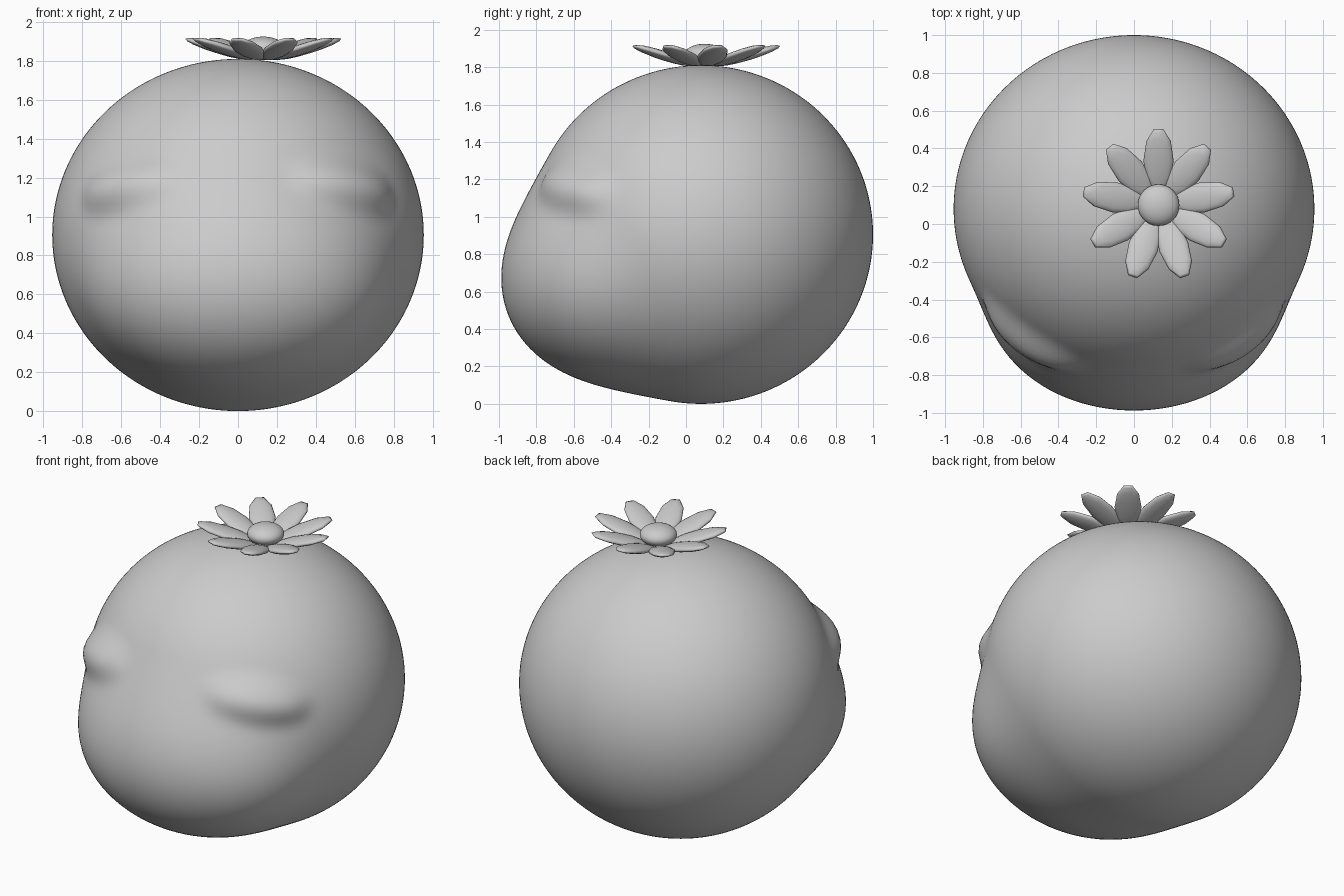
import bpy, bmesh, math
from mathutils import Vector, Matrix

if "Cube" in bpy.data.objects:
    bpy.data.objects.remove(bpy.data.objects["Cube"])

CENTRE = Vector((0, 0.08, 0.905))


def ellipsoid(p, r):
    # approximate signed distance to an ellipsoid
    a = Vector((p.x / r[0], p.y / r[1], p.z / r[2]))
    b = Vector((a.x / r[0], a.y / r[1], a.z / r[2]))
    k0 = a.length
    return k0 * (k0 - 1) / max(b.length, 1e-6)


def blend(a, b, k):
    h = max(k - abs(a - b), 0) / k
    return min(a, b) - h * h * k / 4


EYE_POS = Vector((0.51, -0.545, 1.135))
EYE_ROT = (Matrix.Rotation(math.radians(34), 3, 'Z') @
           Matrix.Rotation(math.radians(8), 3, 'Y')).transposed()


def head_distance(p):
    # ball, muzzle and mirrored eye bulges, softly merged
    d = ellipsoid(p - CENTRE, (0.955, 0.92, 0.905))
    d = blend(d, ellipsoid(p - Vector((0, -0.45, 0.66)), (0.73, 0.535, 0.52)), 0.22)
    q = Vector((abs(p.x), p.y, p.z)) - EYE_POS
    return blend(d, ellipsoid(EYE_ROT @ q, (0.28, 0.165, 0.125)), 0.09)


def finish(bm, name):
    mesh = bpy.data.meshes.new(name)
    bm.to_mesh(mesh)
    bm.free()
    obj = bpy.data.objects.new(name, mesh)
    bpy.context.collection.objects.link(obj)
    for poly in mesh.polygons:
        poly.use_smooth = True
    return obj


# head: sphere shrink-wrapped onto the merged shape along its rays
bm = bmesh.new()
bmesh.ops.create_uvsphere(bm, u_segments=144, v_segments=96, radius=1)
for v in bm.verts:
    n = v.co.normalized()
    t = 1.4
    for _ in range(30):
        d = head_distance(CENTRE + n * t)
        t -= d * 0.8
        if abs(d) < 0.0005:
            break
    v.co = CENTRE + n * t
finish(bm, "head")

# flower petals: flattened ellipsoids tilted upwards
HUB = Vector((0.13, 0.10, 1.80))
for i in range(9):
    bm = bmesh.new()
    bmesh.ops.create_uvsphere(bm, u_segments=10, v_segments=8, radius=1)
    m = (Matrix.Translation(HUB) @
         Matrix.Rotation(math.radians(90 + 40 * i), 4, 'Z') @
         Matrix.Translation((0.235, 0, 0.062)) @
         Matrix.Rotation(math.radians(-17), 4, 'Y') @
         Matrix.Diagonal((0.185, 0.08, 0.024, 1)))
    bmesh.ops.transform(bm, matrix=m, verts=bm.verts)
    finish(bm, f"petal_{i + 1}")

# flower centre
bm = bmesh.new()
bmesh.ops.create_uvsphere(bm, u_segments=32, v_segments=16, radius=1)
m = Matrix.Translation(HUB + Vector((0, 0, 0.065))) @ Matrix.Diagonal((0.11, 0.11, 0.06, 1))
bmesh.ops.transform(bm, matrix=m, verts=bm.verts)
finish(bm, "flower_centre")
